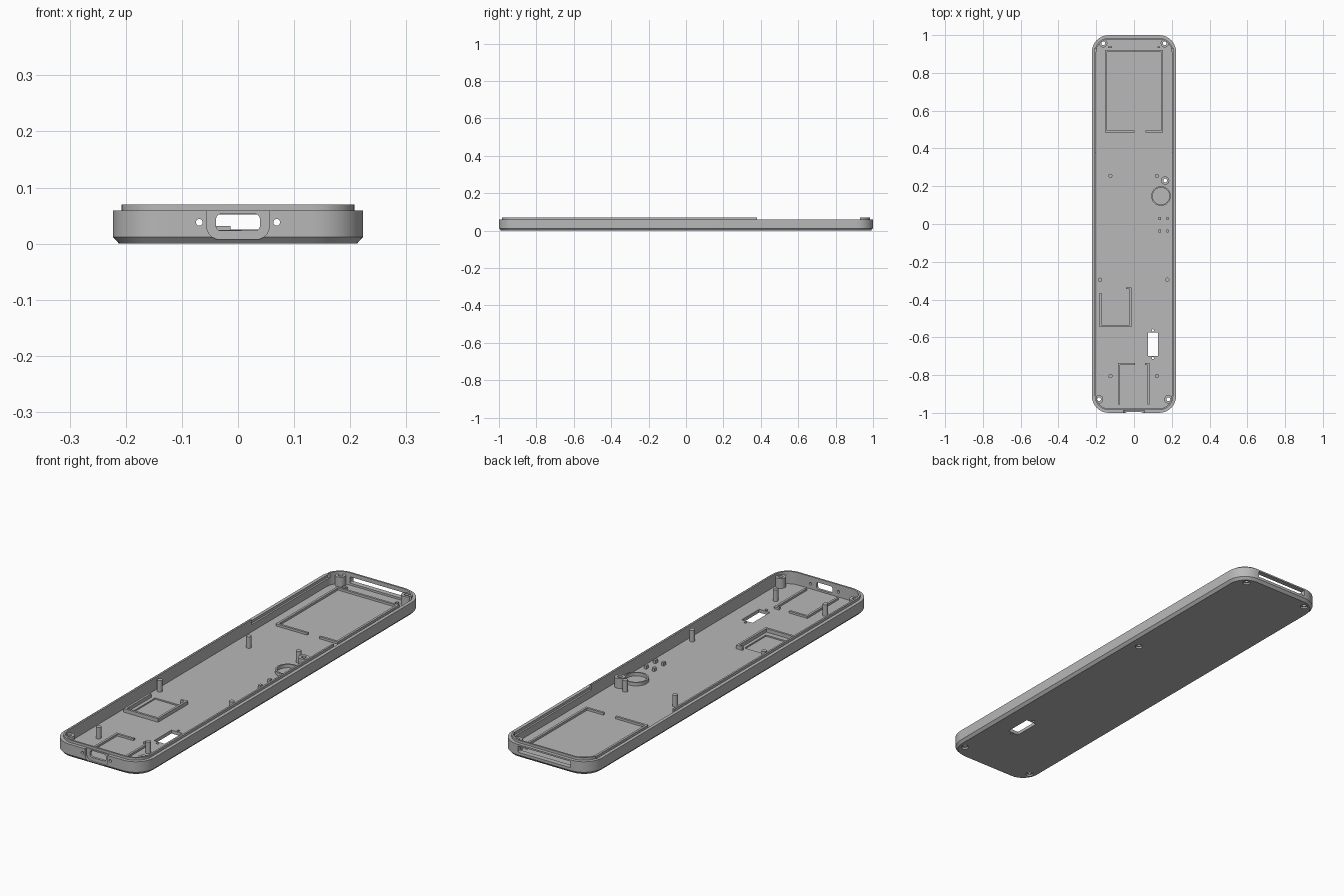
import bpy, bmesh, math
from mathutils import Matrix

if bpy.data.objects.get("Cube"):
    bpy.data.objects.remove(bpy.data.objects["Cube"])

grey = bpy.data.materials.new("plain grey")
grey.use_nodes = True
grey.diffuse_color = (0.48, 0.48, 0.48, 1)
grey.node_tree.nodes["Principled BSDF"].inputs["Base Color"].default_value = grey.diffuse_color

W, L, R = 0.223, 1.0, 0.09      # half width, half length, corner radius
FLOOR, RIM, TOP = 0.015, 0.059, 0.07
WALL, LIP = 0.023, 0.015        # insets of inner wall and lip


def rounded(hw, hh, r, steps=8):
    """Outline of a rounded rectangle."""
    pts = []
    for q, (sx, sy) in enumerate([(1, 1), (-1, 1), (-1, -1), (1, -1)]):
        for i in range(steps + 1):
            a = (q + i / steps) * math.pi / 2
            pts.append((sx * (hw - r) + r * math.cos(a), sy * (hh - r) + r * math.sin(a)))
    return pts


def circle(r, n=24):
    return [(r * math.cos(i * math.tau / n), r * math.sin(i * math.tau / n)) for i in range(n)]


def loft(name, rings, closed=False, matrix=None):
    """Skin a stack of (outline, z); closed joins last ring to first."""
    bm = bmesh.new()
    loops = [[bm.verts.new((x, y, z)) for x, y in pts] for pts, z in rings]
    pairs = list(zip(loops, loops[1:] + loops[:1]))
    for a, b in pairs if closed else pairs[:-1]:
        for i in range(len(a)):
            j = (i + 1) % len(a)
            bm.faces.new((a[i], a[j], b[j], b[i]))
    if not closed:
        bm.faces.new(loops[0])
        bm.faces.new(loops[-1])
    if matrix:
        bm.transform(matrix)
    bmesh.ops.recalc_face_normals(bm, faces=bm.faces)
    me = bpy.data.meshes.new(name)
    bm.to_mesh(me)
    bm.free()
    me.materials.append(grey)
    ob = bpy.data.objects.new(name, me)
    bpy.context.collection.objects.link(ob)
    return ob


def box(name, x0, x1, y0, y1, z0, z1):
    return loft(name, [([(x0, y0), (x1, y0), (x1, y1), (x0, y1)], z) for z in (z0, z1)])


def peg(name, x, y, r, z0, z1):
    return loft(name, [(circle(r), z0), (circle(r), z1)], matrix=Matrix.Translation((x, y, 0)))


def tube(name, x, y, r, hole, z0, z1):
    rings = [(circle(r), z0), (circle(r), z1), (circle(hole), z1), (circle(hole), z0)]
    return loft(name, rings, True, Matrix.Translation((x, y, 0)))


def wall_slot(outline, z, y0, y1):
    """Cutter with its outline in the xz plane, running along y."""
    m = Matrix.Translation((0, 0, z)) @ Matrix.Rotation(math.pi / 2, 4, 'X')
    return loft("slot_cutter", [(outline, -y0), (outline, -y1)], matrix=m)


def cut(target, cutter):
    cutter.hide_render = True
    mod = target.modifiers.new("cut", 'BOOLEAN')
    mod.operation, mod.solver, mod.object = 'DIFFERENCE', 'EXACT', cutter
    bpy.context.view_layer.objects.active = target
    bpy.ops.object.modifier_apply(modifier=mod.name)
    bpy.data.objects.remove(cutter)


def inset(d):
    return rounded(W - d, L - d, R - d)


# Tray with chamfered base
tray = loft("tray", [(inset(0.011), 0), (inset(0), 0.012), (inset(0), RIM),
                     (inset(WALL), RIM), (inset(WALL), FLOOR)])

# Raised lip, missing along both sides near the back
lip = loft("lip", [(inset(LIP), RIM - 0.002), (inset(LIP), TOP),
                   (inset(WALL), TOP), (inset(WALL), RIM - 0.002)], True)
cut(lip, box("lip_gap", -0.3, 0.3, 0.38, 0.93, 0, 0.1))
cut(tray, box("ledge_cutter", -W + LIP, W - LIP, 0.38, 0.93, 0.047, 0.1))

# Front port with its recess and screw holes, and the long back slot
cut(tray, wall_slot(rounded(0.056, 0.05, 0.025), 0.057, -1.1, -0.988))
cut(tray, wall_slot(rounded(0.039, 0.015, 0.009), 0.038, -1.1, -0.95))
for side in (-1, 1):
    hole = wall_slot(circle(0.006, 16), 0.038, -1.1, -0.95)
    hole.data.transform(Matrix.Translation((side * 0.069, 0, 0)))
    cut(tray, hole)
cut(tray, wall_slot(rounded(0.13, 0.014, 0.003), 0.038, 0.95, 1.1))

# Switch window with its two screw holes, and a shallow square pocket
cut(tray, box("window_cutter", 0.074, 0.127, -0.698, -0.575, -0.1, 0.1))
for y in (-0.563, -0.71):
    cut(tray, peg("window_hole_cutter", 0.1, y, 0.006, -0.1, 0.1))
cut(tray, box("pocket_cutter", -0.157, -0.037, -0.512, -0.36, 0.009, 0.1))

# Screw posts with counterbored holes through the floor
posts = [(-0.185, -0.928), (0.182, -0.928), (-0.163, 0.957), (0.163, 0.957), (0.165, 0.23)]
for x, y in posts:
    cut(tray, peg("screw_cutter", x, y, 0.010, -0.1, 0.03))
    cut(tray, peg("head_cutter", x, y, 0.016, -0.1, 0.008))
    tube("screw_post", x, y, 0.022, 0.010, FLOOR - 0.002, RIM)

# Support pegs in pairs
for y, xs in ((0.255, (-0.125, 0.121)), (-0.295, (-0.18, 0.176)), (-0.805, (-0.125, 0.121))):
    for x in xs:
        peg("support_peg", x, y, 0.011, FLOOR - 0.002, 0.066)

# Buzzer ring
tube("buzzer_ring", 0.143, 0.148, 0.052, 0.045, FLOOR - 0.002, 0.03)

T = 0.01


def ribs(name, top, segments):
    """Straight ribs along an axis, given by their end points."""
    for x0, y0, x1, y1 in segments:
        box(name, x0 - T / 2, x1 + T / 2, y0 - T / 2, y1 + T / 2, FLOOR - 0.002, top)


# Large back frame, open at its front edge
ribs("back_frame_rib", 0.025, [(-0.148, 0.49, -0.148, 0.915), (0.148, 0.49, 0.148, 0.915),
                               (-0.138, 0.915, 0.138, 0.915), (-0.138, 0.49, -0.003, 0.49),
                               (0.067, 0.49, 0.138, 0.49)])
ribs("back_stop", 0.025, [(-0.132, 0.936, -0.122, 0.936), (0.13, 0.936, 0.132, 0.936)])

# Square frame around the pocket
ribs("square_frame_rib", 0.031, [(-0.178, -0.54, -0.178, -0.37), (-0.168, -0.54, -0.028, -0.54),
                                 (-0.018, -0.54, -0.018, -0.34), (-0.038, -0.34, -0.028, -0.34)])

# Port board frame at the front
ribs("port_frame_rib", 0.024, [(-0.079, -0.95, -0.079, -0.742), (0.077, -0.95, 0.077, -0.742),
                               (-0.069, -0.742, 0.001, -0.742), (0.062, -0.742, 0.067, -0.742)])

# Small button clips
for x in (0.137, 0.177):
    for y in (0.028, -0.038):
        box("button_clip", x - 0.006, x + 0.006, y - 0.008, y + 0.008, FLOOR - 0.002, 0.03)

# Smooth rounded walls, keeping hard edges
bpy.ops.object.select_all(action='DESELECT')
for ob in bpy.context.collection.objects:
    if ob.type == 'MESH' and grey.name in ob.data.materials:
        ob.select_set(True)
bpy.context.view_layer.objects.active = tray
bpy.ops.object.shade_smooth_by_angle(angle=math.radians(30))
